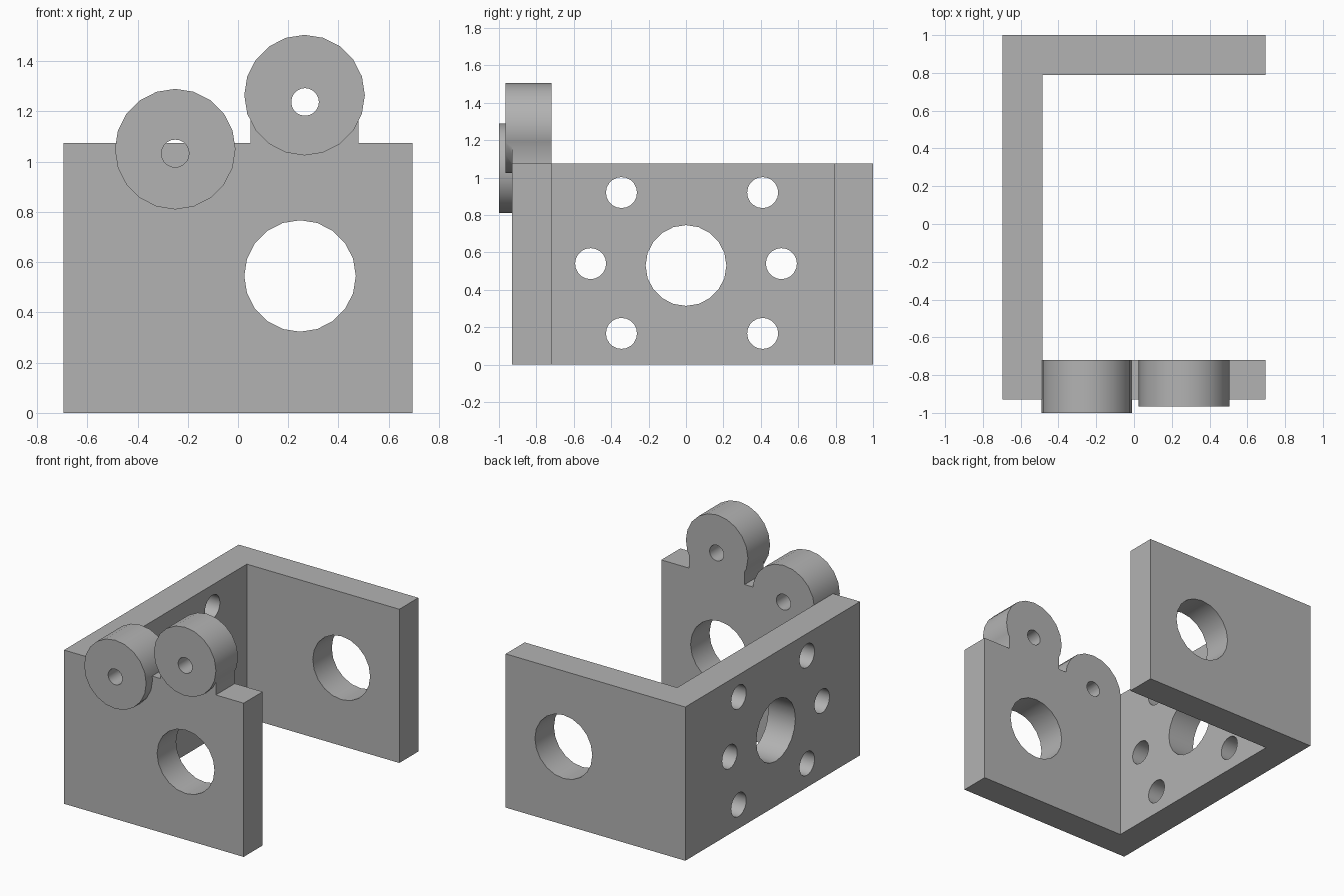
import bpy
import bmesh
import math
from mathutils import Matrix

if "Cube" in bpy.data.objects:
    bpy.data.objects.remove(bpy.data.objects["Cube"], do_unlink=True)

grey = bpy.data.materials.new("plain grey")
grey.use_nodes = True
colour = (0.45, 0.45, 0.45, 1)
grey.diffuse_color = colour
grey.node_tree.nodes["Principled BSDF"].inputs["Base Color"].default_value = colour

HEIGHT = 1.075
WALL = 0.21
FRONT, BACK = -0.93, 1.0
SIDE = 0.695


def make_object(name, bm):
    bmesh.ops.recalc_face_normals(bm, faces=bm.faces[:])
    mesh = bpy.data.meshes.new(name)
    bm.to_mesh(mesh)
    bm.free()
    mesh.materials.append(grey)
    obj = bpy.data.objects.new(name, mesh)
    bpy.context.scene.collection.objects.link(obj)
    return obj


def prism(name, outline, bottom, top):
    bm = bmesh.new()
    face = bm.faces.new([bm.verts.new((x, y, bottom)) for x, y in outline])
    new = bmesh.ops.extrude_face_region(bm, geom=[face])["geom"]
    verts = [v for v in new if isinstance(v, bmesh.types.BMVert)]
    bmesh.ops.translate(bm, verts=verts, vec=(0, 0, top - bottom))
    return make_object(name, bm)


def cylinder(name, axis, a, b, start, end, radius, sides=20):
    """Cylinder along x at (y, z) = (a, b), or along y at (x, z) = (a, b)."""
    mid = (start + end) / 2
    if axis == "x":
        place = Matrix.Translation((mid, a, b)) @ Matrix.Rotation(math.pi / 2, 4, "Y")
    else:
        place = Matrix.Translation((a, mid, b)) @ Matrix.Rotation(math.pi / 2, 4, "X")
    bm = bmesh.new()
    bmesh.ops.create_cone(bm, cap_ends=True, segments=sides, radius1=radius,
                          radius2=radius, depth=end - start, matrix=place)
    return make_object(name, bm)


def combine(target, other, operation):
    mod = target.modifiers.new(operation.lower(), "BOOLEAN")
    mod.operation = operation
    mod.solver = "EXACT"
    mod.object = other
    bpy.context.view_layer.objects.active = target
    bpy.ops.object.modifier_apply(modifier=mod.name)
    bpy.data.objects.remove(other, do_unlink=True)


# U-shaped bracket of three plates
inner = -SIDE + WALL
bracket = prism("bracket", [
    (-SIDE, FRONT), (SIDE, FRONT), (SIDE, FRONT + WALL), (inner, FRONT + WALL),
    (inner, BACK - WALL), (SIDE, BACK - WALL), (SIDE, BACK), (-SIDE, BACK)], 0, HEIGHT)

# Raised block under the upper boss
block = prism("boss_block", [(0.05, FRONT), (0.48, FRONT), (0.48, FRONT + WALL),
                             (0.05, FRONT + WALL)], 0.95, 1.165)
combine(bracket, block, "UNION")

# Round bosses on the front plate
for x, z, front in ((-0.25, 1.05, -1.0), (0.265, 1.265, -0.965)):
    boss = cylinder("boss", "y", x, z, front, FRONT + WALL, 0.24)
    combine(bracket, boss, "UNION")

# Pin holes through the bosses
for x, z in ((-0.25, 1.033), (0.267, 1.238)):
    combine(bracket, cylinder("pin_hole", "y", x, z, -1.2, -0.5, 0.055), "DIFFERENCE")

# Large bores through front and back plates
for start, end in ((-1.2, -0.5), (0.5, 1.2)):
    combine(bracket, cylinder("bore", "y", 0.247, 0.545, start, end, 0.222), "DIFFERENCE")

# Central bore and six bolt holes in the side wall
combine(bracket, cylinder("wall_bore", "x", 0, 0.53, -0.9, -0.3, 0.216), "DIFFERENCE")
bolts = [(-0.51, 0.54), (0.51, 0.54)]
bolts += [(y, z) for y in (-0.345, 0.41) for z in (0.167, 0.92)]
for y, z in bolts:
    combine(bracket, cylinder("bolt_hole", "x", y, z, -0.9, -0.3, 0.083), "DIFFERENCE")

# Smooth round surfaces, sharp plate edges
bpy.ops.object.select_all(action="DESELECT")
bracket.select_set(True)
bpy.context.view_layer.objects.active = bracket
bpy.ops.object.shade_smooth_by_angle(angle=math.radians(30))
